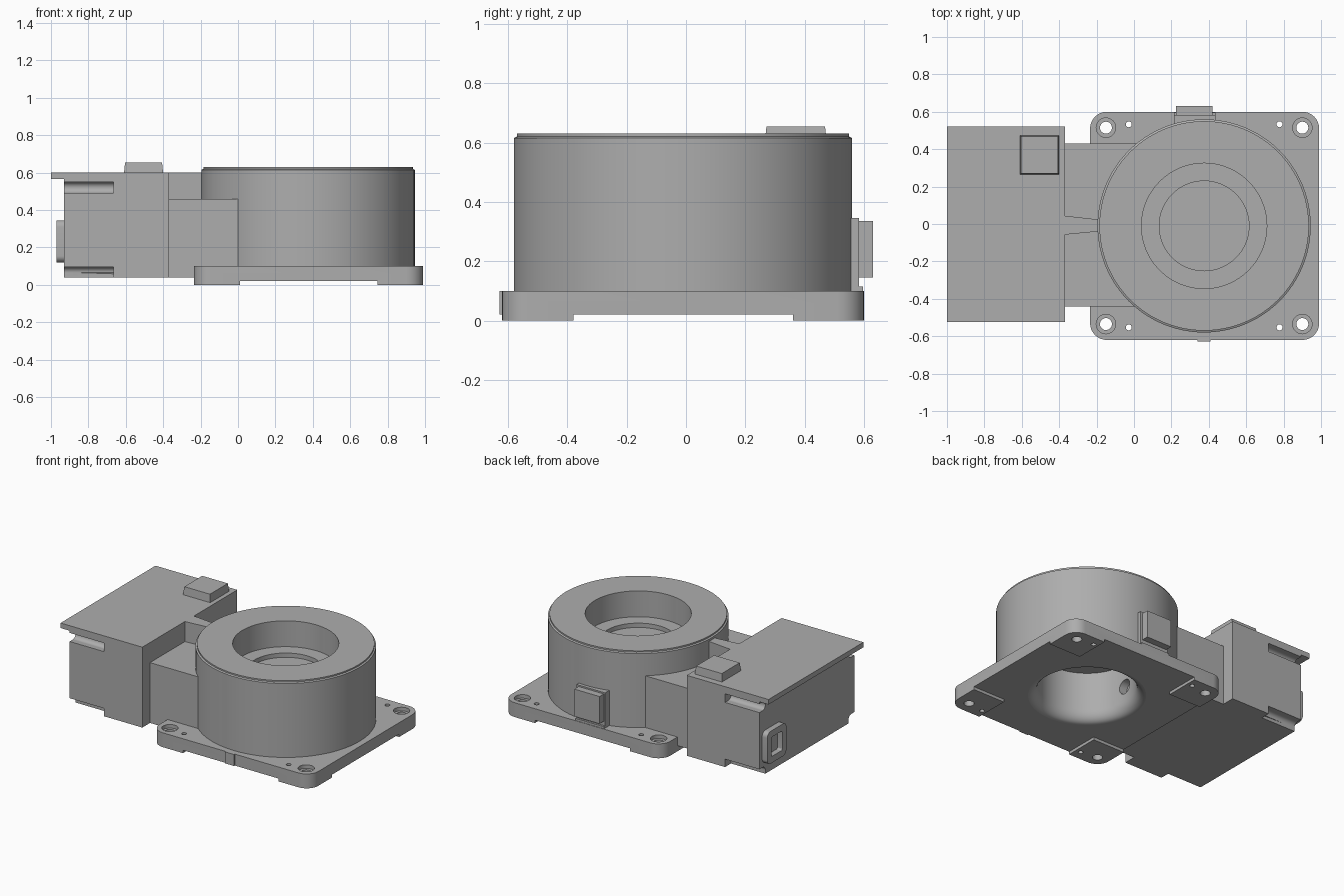
import bpy, bmesh, math
from mathutils import Matrix, Vector

cube = bpy.data.objects.get("Cube")
if cube:
    bpy.data.objects.remove(cube, do_unlink=True)

grey = bpy.data.materials.new("machined grey")
grey.use_nodes = True
COLOR = (0.42, 0.42, 0.42, 1)
grey.diffuse_color = COLOR
grey.node_tree.nodes["Principled BSDF"].inputs["Base Color"].default_value = COLOR

CX, CY = 0.375, -0.01          # drum axis


def add(name, bm):
    bmesh.ops.recalc_face_normals(bm, faces=bm.faces)
    mesh = bpy.data.meshes.new(name)
    bm.to_mesh(mesh)
    bm.free()
    mesh.materials.append(grey)
    ob = bpy.data.objects.new(name, mesh)
    bpy.context.collection.objects.link(ob)
    return ob


def box(name, x, y, z, round_axis=None, radius=0):
    """Box from (min, max) ranges, optionally with edges along one axis rounded."""
    bm = bmesh.new()
    bmesh.ops.create_cube(bm, size=1)
    for v in bm.verts:
        v.co = Vector([r[0] if c < 0 else r[1] for c, r in zip(v.co, (x, y, z))])
    if round_axis is not None:
        edges = [e for e in bm.edges
                 if abs((e.verts[0].co - e.verts[1].co).normalized()[round_axis]) > 0.9]
        bmesh.ops.bevel(bm, geom=edges, offset=radius, segments=8, profile=0.5, affect='EDGES')
    return add(name, bm)


def rod(name, center, radius, length, axis='Z', sides=32):
    bm = bmesh.new()
    bmesh.ops.create_cone(bm, cap_ends=True, segments=sides, radius1=radius,
                          radius2=radius, depth=length)
    if axis == 'X':
        bmesh.ops.rotate(bm, verts=bm.verts, matrix=Matrix.Rotation(math.pi / 2, 3, 'Y'))
    bmesh.ops.translate(bm, verts=bm.verts, vec=center)
    return add(name, bm)


def lathe(name, profile, sides=96):
    bm = bmesh.new()
    verts = [bm.verts.new((r, 0, z)) for r, z in profile]
    edges = [bm.edges.new((verts[i - 1], verts[i])) for i in range(len(verts))]
    bmesh.ops.spin(bm, geom=verts + edges, axis=(0, 0, 1), cent=(0, 0, 0),
                   angle=2 * math.pi, steps=sides, use_duplicate=False)
    bmesh.ops.remove_doubles(bm, verts=bm.verts, dist=1e-4)
    bmesh.ops.translate(bm, verts=bm.verts, vec=(CX, CY, 0))
    return add(name, bm)


def cut(ob, cutters):
    """Subtract the cutters, bake the result and remove them."""
    for c in cutters:
        m = ob.modifiers.new("cut", 'BOOLEAN')
        m.operation, m.solver, m.object = 'DIFFERENCE', 'EXACT', c
    deps = bpy.context.evaluated_depsgraph_get()
    mesh = bpy.data.meshes.new_from_object(ob.evaluated_get(deps))
    ob.modifiers.clear()
    ob.data = mesh
    for c in cutters:
        bpy.data.objects.remove(c, do_unlink=True)


# Base plate: relieved underside, screw holes, pin holes and central opening
plate = box("base_plate", (-0.235, 0.99), (-0.62, 0.60), (0, 0.1), 2, 0.09)
cutters = [box("relief_x", (-1, 2), (-0.38, 0.36), (-0.1, 0.02)),
           box("relief_y", (0.01, 0.745), (-1, 1), (-0.1, 0.02)),
           rod("opening", (CX, CY, 0), 0.37, 1, sides=96)]
for sx in (-1, 1):
    for sy in (-1, 1):
        hx, hy = CX + sx * 0.525, CY + sy * 0.525
        cutters += [rod("screw_hole", (hx, hy, 0), 0.032, 1),
                    rod("counterbore", (hx, hy, 0.1), 0.052, 0.05),
                    rod("pin_hole", (CX + sx * 0.403, CY + sy * 0.543, 0), 0.016, 1, sides=16)]
cut(plate, cutters)
box("plate_front_mark", (0.34, 0.41), (-0.628, -0.61), (0.02, 0.1))

# Hollow drum: stepped recess on top, flared bore below
flare = [(0.37 - 0.06 * math.sin(a), 0.1 - 0.08 * math.cos(a))
         for a in [i * math.pi / 16 for i in range(8, -1, -1)]]
drum = lathe("drum", [(0.57, 0.1), (0.57, 0.615), (0.56, 0.62), (0.56, 0.63),
                      (0.335, 0.63), (0.335, 0.45), (0.24, 0.45), (0.24, 0.42),
                      (0, 0.42), (0, 0.36), (0.31, 0.36)] + flare + [(0.37, 0.1)])
cut(drum, [rod("cable_hole", (CX - 0.32, CY, 0.2), 0.05, 0.14, 'X')])

# Neck joining drum and housing, with a tapered rib on top
box("neck", (-0.37, 0.01), (-0.44, 0.43), (0.04, 0.46))
rib = box("neck_rib", (-0.38, -0.18), (-0.058, 0.045), (0.4, 0.6))
for v in rib.data.vertices:
    if v.co.x > -0.3:
        v.co.y = CY + (v.co.y - CY) * 0.6

# Housing with rounded slots along its outer corners, under an overhanging lid
housing = box("housing", (-0.93, -0.37), (-0.525, 0.52), (0.04, 0.58))
cutters = []
for side, face in ((-1, -0.525), (1, 0.52)):
    for z in (0.52, 0.065):
        axis_y = face - side * 0.035
        low = z - 0.03 if z > 0.3 else 0
        cutters += [rod("slot_round", (-0.825, axis_y, z), 0.03, 0.32, 'X'),
                    box("slot_open", (-0.985, -0.665),
                        sorted((axis_y, face + side * 0.1)), (low, z + 0.03))]
        if z < 0.3:
            cutters.append(box("slot_drop", (-0.985, -0.665),
                               sorted((axis_y - side * 0.03, face)), (0, z)))
cut(housing, cutters)
box("lid", (-1, -0.37), (-0.525, 0.52), (0.565, 0.6))

# Button on the lid, slightly tapered
button = box("lid_button", (-0.61, -0.4), (0.265, 0.475), (0.595, 0.655))
for v in button.data.vertices:
    if v.co.z > 0.63:
        v.co.x = -0.505 + (v.co.x + 0.505) * 0.94
        v.co.y = 0.37 + (v.co.y - 0.37) * 0.94

# Port frame on the housing end
port = box("port_frame", (-0.97, -0.925), (0.28, 0.49), (0.12, 0.345), 0, 0.035)
cut(port, [box("port_opening", (-1.1, -0.932), (0.325, 0.445), (0.165, 0.3), 0, 0.012)])

# Socket on the back of the drum
box("socket_base", (0.215, 0.435), (0.45, 0.583), (0.09, 0.345))
box("socket_foot", (0.215, 0.435), (0.5, 0.597), (0.09, 0.115))
box("socket_cap", (0.225, 0.42), (0.57, 0.63), (0.145, 0.335))

bpy.ops.object.select_all(action='DESELECT')
for ob in bpy.context.collection.objects:
    if ob.type == 'MESH' and grey.name in ob.data.materials:
        ob.select_set(True)
        bpy.context.view_layer.objects.active = ob
bpy.ops.object.shade_smooth_by_angle(angle=math.radians(30))
